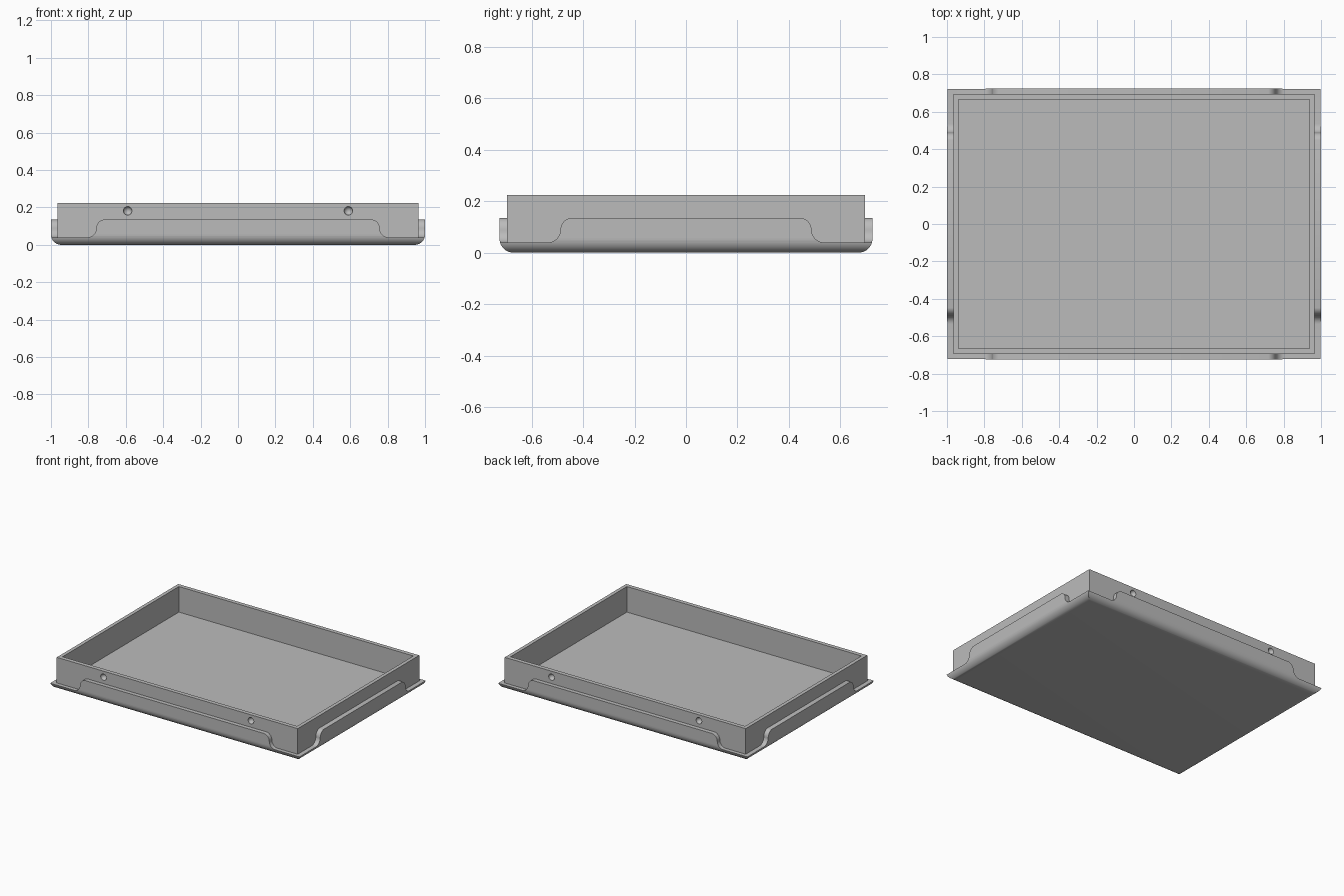
import bpy
import bmesh
from math import sin, cos, pi, radians

if "Cube" in bpy.data.objects:
    bpy.data.objects.remove(bpy.data.objects["Cube"], do_unlink=True)

HX, HY = 1.0, 0.725          # half size of the skirt
WALL = (0.035, 0.03)         # skirt thickness along x and y
LEDGE, PANEL, RIM = 0.04, 0.135, 0.225
ROUND = 0.055                # rounding of the bottom edge
NOTCH_R = 0.048

grey = bpy.data.materials.new("plain grey")
grey.use_nodes = True
colour = (0.5, 0.5, 0.5, 1)
grey.diffuse_color = colour
grey.node_tree.nodes["Principled BSDF"].inputs["Base Color"].default_value = colour


def finish(name, bm):
    bmesh.ops.recalc_face_normals(bm, faces=bm.faces)
    mesh = bpy.data.meshes.new(name)
    bm.to_mesh(mesh)
    bm.free()
    obj = bpy.data.objects.new(name, mesh)
    mesh.materials.append(grey)
    bpy.context.collection.objects.link(obj)
    return obj


def loft(name, rings):
    """Stack rectangles given as (half x, half y, z) and cap both ends."""
    bm = bmesh.new()
    loops = [[bm.verts.new((sx * x, sy * y, z))
              for sx, sy in ((-1, -1), (1, -1), (1, 1), (-1, 1))] for x, y, z in rings]
    for a, b in zip(loops, loops[1:]):
        for i in range(4):
            j = (i + 1) % 4
            bm.faces.new((a[i], a[j], b[j], b[i]))
    bm.faces.new(loops[0])
    bm.faces.new(loops[-1])
    return finish(name, bm)


def notch_cutter(name, start, half_depth, along_x):
    """Four corner prisms with an S-shaped edge, two on each opposite side."""
    r, steps = NOTCH_R, 10
    mid = LEDGE + r
    turns = [i / steps * pi / 2 for i in range(steps + 1)]
    edge = [(start + r * sin(t), mid + r * cos(t)) for t in turns]
    edge += [(start + 2 * r - r * cos(t), mid - r * sin(t)) for t in turns[1:]]
    outline = [(start, 0.3)] + edge + [(1.2, LEDGE), (1.2, 0.3)]
    bm = bmesh.new()
    for su in (-1, 1):
        for sv in (-1, 1):
            ends = []
            for v in (half_depth - 0.045, half_depth + 0.1):
                ends.append([bm.verts.new((su * u, sv * v, z) if along_x
                                          else (sv * v, su * u, z)) for u, z in outline])
            a, b = ends
            bm.faces.new(a)
            bm.faces.new(b)
            for i in range(len(a)):
                j = (i + 1) % len(a)
                bm.faces.new((a[i], a[j], b[j], b[i]))
    return finish(name, bm)


def cut(obj, cutter):
    cutter.hide_render = True
    mod = obj.modifiers.new("cut", "BOOLEAN")
    mod.operation = "DIFFERENCE"
    mod.solver = "EXACT"
    mod.object = cutter
    bpy.context.view_layer.objects.active = obj
    bpy.ops.object.modifier_apply(modifier=mod.name)
    bpy.data.objects.remove(cutter, do_unlink=True)


# Skirt: flat bottom, rounded lower edge, upright side panels
rings = []
for i in range(11):
    t = i / 10 * pi / 2
    inset = ROUND * (1 - sin(t))
    rings.append((HX - inset, HY - inset, ROUND * (1 - cos(t))))
rings += [(HX, HY, PANEL), (HX - 0.05, HY - 0.05, PANEL), (HX - 0.05, HY - 0.05, 0.03)]
skirt = loft("skirt", rings)
cut(skirt, notch_cutter("long_notches", 0.71, HY, True))
cut(skirt, notch_cutter("short_notches", 0.44, HX, False))

# Tray: upright walls and floor
ox, oy = HX - WALL[0], HY - WALL[1]
ix, iy = ox - 0.026, oy - 0.03
tray = loft("tray", [(ox, oy, 0.02), (ox, oy, RIM), (ix, iy, RIM), (ix, iy, LEDGE)])

# Round dimples near the rim of the front and back walls
bm = bmesh.new()
for x in (-0.59, 0.59):
    for y in (-oy, oy):
        ball = bmesh.ops.create_uvsphere(bm, u_segments=24, v_segments=13, radius=0.023)
        bmesh.ops.translate(bm, verts=ball["verts"], vec=(x, y, 0.182))
cut(tray, finish("dimples", bm))

# Smooth the curves and keep the edges sharp
for obj in (skirt, tray):
    bpy.ops.object.select_all(action="DESELECT")
    obj.select_set(True)
    bpy.context.view_layer.objects.active = obj
    bpy.ops.object.shade_smooth_by_angle(angle=radians(30))
